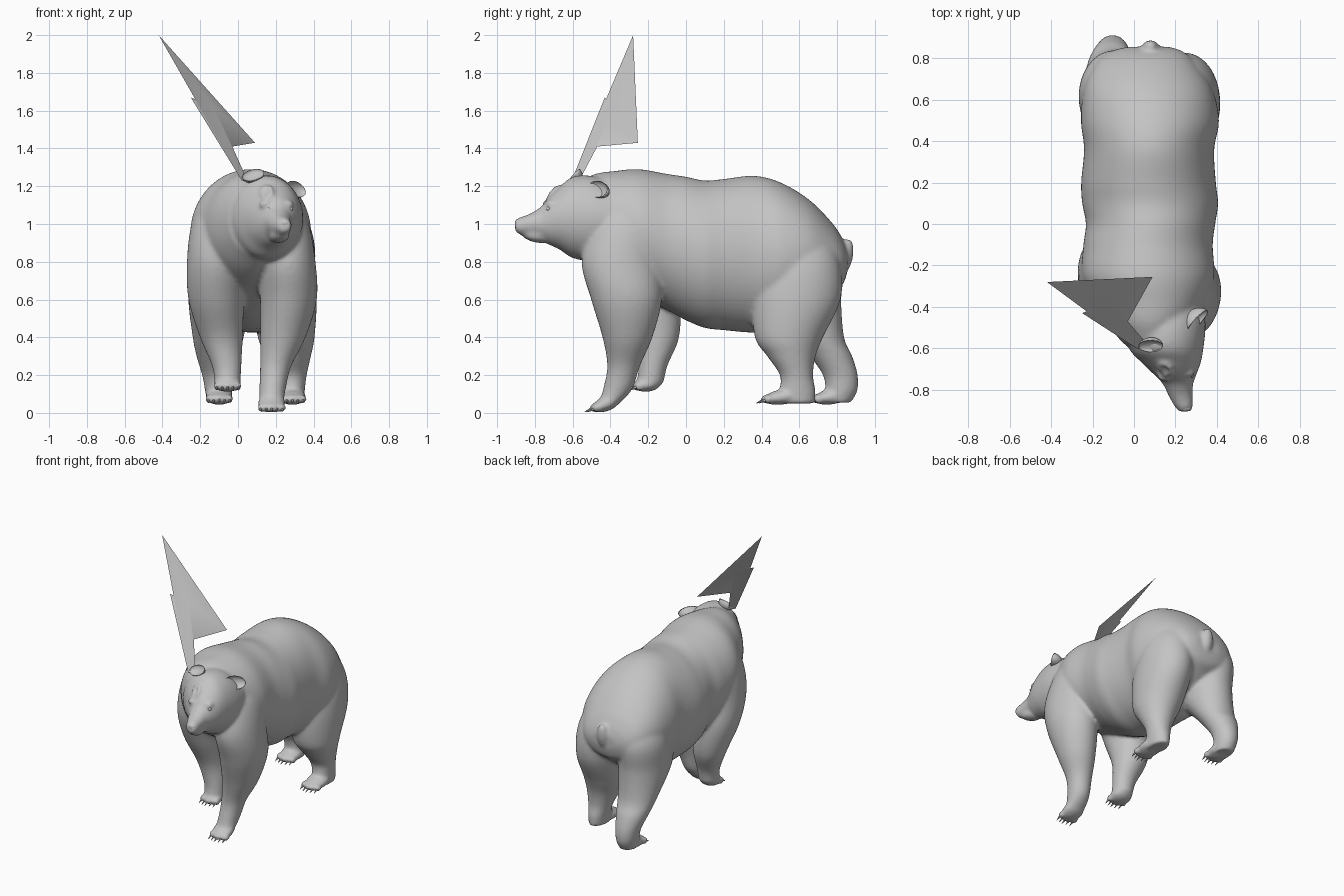
import bpy, bmesh, math
from mathutils import Matrix, Vector, Euler

cube = bpy.data.objects.get("Cube")
if cube:
    bpy.data.objects.remove(cube, do_unlink=True)

grey = bpy.data.materials.new("fur_grey")
grey.use_nodes = True
colour = (0.55, 0.55, 0.55, 1)
grey.diffuse_color = colour
grey.node_tree.nodes["Principled BSDF"].inputs["Base Color"].default_value = colour
SIDES = 64


def finish(bm, name):
    mesh = bpy.data.meshes.new(name)
    bm.to_mesh(mesh)
    bm.free()
    mesh.materials.append(grey)
    for p in mesh.polygons:
        p.use_smooth = True
    ob = bpy.data.objects.new(name, mesh)
    bpy.context.collection.objects.link(ob)
    return ob


def place(loc, size, rot=(0, 0, 0)):
    turn = Euler([math.radians(a) for a in rot]).to_matrix().to_4x4()
    return Matrix.Translation(loc) @ turn @ Matrix.Diagonal((*size, 1))


def blob(bm, loc, size, rot=(0, 0, 0)):
    return bmesh.ops.create_uvsphere(bm, u_segments=24, v_segments=16, radius=1,
                                     matrix=place(loc, size, rot))["verts"]


def smooth_path(rows, steps=8):
    """Catmull-Rom interpolation of section rows."""
    rows = [Vector(r) for r in rows]
    pts = [rows[0]] + rows + [rows[-1]]
    out = []
    for a, b, c, d in zip(pts, pts[1:], pts[2:], pts[3:]):
        for i in range(steps):
            t = i / steps
            out.append(b + (c - a) * (t / 2) + (a * 2 - b * 5 + c * 4 - d) * (t * t / 2)
                       + (b * 3 - a - c * 3 + d) * (t ** 3 / 2))
    return out + [rows[-1]]


def loft(bm, rows, upright):
    """Elliptical sections: (height, x, y, rx, ry) if upright, else (y, x, z, rx, rz)."""
    rings = []
    for s, x, o, rx, ro in smooth_path(rows):
        ring = []
        for i in range(SIDES):
            a = math.tau * i / SIDES
            u, v = x + rx * math.cos(a), o + ro * math.sin(a)
            ring.append(bm.verts.new((u, v, s) if upright else (u, s, v)))
        rings.append(ring)
    for r, q in zip(rings, rings[1:]):
        for i in range(SIDES):
            j = (i + 1) % SIDES
            bm.faces.new((r[i], r[j], q[j], q[i]))
    bm.faces.new(rings[0][::-1])
    bm.faces.new(rings[-1])


bear = bmesh.new()

# Trunk, from neck to rump
loft(bear, [(-.58, .09, 1.03, .14, .19), (-.48, .08, 1.01, .21, .255),
            (-.38, .08, .985, .265, .295), (-.25, .068, .955, .318, .335),
            (-.10, .068, .905, .312, .36), (.0, .08, .87, .312, .38),
            (.10, .078, .84, .328, .39), (.20, .07, .838, .325, .4),
            (.36, .073, .84, .314, .415), (.50, .077, .83, .333, .39),
            (.65, .068, .835, .31, .295), (.77, .055, .82, .245, .19),
            (.83, .06, .80, .18, .12), (.855, .07, .80, .10, .05)], False)

# Head, turned towards its left, with a separate jaw
loft(bear, [(-.40, .12, 1.03, .22, .20), (-.50, .15, 1.03, .195, .225),
            (-.60, .155, 1.035, .18, .215), (-.67, .18, 1.03, .142, .165),
            (-.73, .20, 1.015, .10, .122), (-.77, .212, 1.005, .074, .085),
            (-.83, .225, .995, .058, .058), (-.88, .24, .99, .045, .046),
            (-.905, .245, .992, .03, .03)], False)
blob(bear, (.22, -.795, .935), (.052, .08, .033), (-12, 0, 14))
for x, y in ((.145, -.735), (.262, -.715)):
    blob(bear, (x, y, 1.105), (.035, .026, .022))

# Ragged mark on the brow
for i in range(9):
    a = math.tau * i / 9
    blob(bear, (.152 + .026 * math.cos(a), -.70 - .012 * math.cos(a) + .025 * math.sin(a),
                1.17 + .03 * math.sin(a)), (.013, .013, .013))

# Legs
front_left = [(1.14, .22, -.28, .09, .13), (1.0, .25, -.31, .125, .185),
              (.80, .26, -.345, .15, .207), (.60, .267, -.315, .15, .187),
              (.40, .238, -.31, .12, .132), (.25, .20, -.33, .083, .087),
              (.13, .183, -.36, .07, .078), (.06, .178, -.40, .066, .06)]
front_right = [(1.14, -.08, -.23, .09, .13), (1.0, -.11, -.24, .135, .175),
               (.80, -.115, -.25, .155, .185), (.60, -.115, -.2, .147, .17),
               (.40, -.088, -.155, .113, .118), (.25, -.06, -.175, .078, .077),
               (.16, -.055, -.19, .068, .072)]
hind_left = [(1.0, .19, .56, .13, .18), (.80, .23, .605, .165, .21),
             (.60, .248, .585, .168, .233), (.40, .255, .545, .15, .18),
             (.30, .268, .558, .118, .128), (.20, .28, .585, .084, .088),
             (.12, .286, .59, .068, .095), (.05, .288, .585, .06, .098)]
hind_right = [(1.0, -.05, .57, .13, .18), (.80, -.088, .625, .17, .21),
              (.60, -.098, .61, .165, .212), (.40, -.105, .705, .135, .132),
              (.30, -.108, .768, .112, .112), (.20, -.105, .817, .085, .092),
              (.12, -.102, .822, .073, .086), (.055, -.10, .795, .062, .08)]
for rows in (front_left, front_right, hind_left, hind_right):
    loft(bear, rows, True)


# Paws with five toes; the claws are cones of their own
def paw(name, loc, length, pitch):
    x, y, z = loc
    blob(bear, loc, (.074, length, .04), (pitch, 0, 0))
    drop = math.sin(math.radians(pitch)) * length
    claws = bmesh.new()
    for i in range(-2, 3):
        tip = Vector((x + i * .028, y - length + .012 + abs(i) * .008, z - drop * .8))
        blob(bear, tip, (.02, .028, .025))
        bmesh.ops.create_cone(claws, cap_ends=True, segments=8, radius1=.009, radius2=.001,
                              depth=.045, matrix=place(tip + Vector((0, -.03, -.012)),
                                                       (1, 1, 1), (115, 0, 0)))
    finish(claws, name + "_claws")


paw("front_left", (.178, -.42, .05), .078, 22)
paw("front_right", (-.055, -.20, .152), .073, 10)
paw("hind_left", (.288, .51, .084), .10, 8)
paw("hind_right", (-.10, .765, .084), .09, 8)

# Tail
blob(bear, (.08, .85, .835), (.042, .036, .09), (-8, 0, 0))

# Fuse trunk, head and limbs into one skin
bmesh.ops.recalc_face_normals(bear, faces=bear.faces)
body = finish(bear, "bear_body")
remesh = body.modifiers.new("fuse", 'REMESH')
remesh.mode = 'VOXEL'
remesh.voxel_size = .011
remesh.use_smooth_shade = True
soften = body.modifiers.new("soften", 'SMOOTH')
soften.factor = .5
soften.iterations = 10


# Cupped ears
def ear(name, loc, size, rot):
    bm = bmesh.new()
    for v in blob(bm, (0, 0, 0), (1, 1, 1)):
        if v.co.y < 0:
            v.co.y *= -.5
    bm.transform(place(loc, size, rot))
    bmesh.ops.recalc_face_normals(bm, faces=bm.faces)
    finish(bm, name)


ear("left_ear", (.308, -.47, 1.185), (.072, .065, .045), (-20, 10, 45))
ear("right_ear", (.08, -.59, 1.26), (.06, .045, .04), (-45, -15, 5))

# Eyes and nose
for name, x, y in (("right_eye", .168, -.752), ("left_eye", .278, -.728)):
    bm = bmesh.new()
    blob(bm, (x, y, 1.08), (.013, .013, .011))
    finish(bm, name)
bm = bmesh.new()
blob(bm, (.246, -.888, 1.005), (.03, .018, .022))
finish(bm, "nose")

# Folded sheet rising from the right ear
tip, corner, notch = (-.42, -.28, 2.0), (.09, -.255, 1.43), (-.03, -.47, 1.41)
foot, heel = (.055, -.57, 1.22), (.02, -.605, 1.23)
fold, edge = (-.13, -.38, 1.62), (-.25, -.43, 1.67)
bm = bmesh.new()
for tri in ((tip, corner, fold), (fold, corner, notch), (tip, fold, heel),
            (fold, notch, foot), (fold, foot, heel), (edge, fold, heel)):
    bm.faces.new([bm.verts.new(p) for p in tri])
bmesh.ops.remove_doubles(bm, verts=bm.verts, dist=.001)
bmesh.ops.recalc_face_normals(bm, faces=bm.faces)
finish(bm, "folded_sheet")
